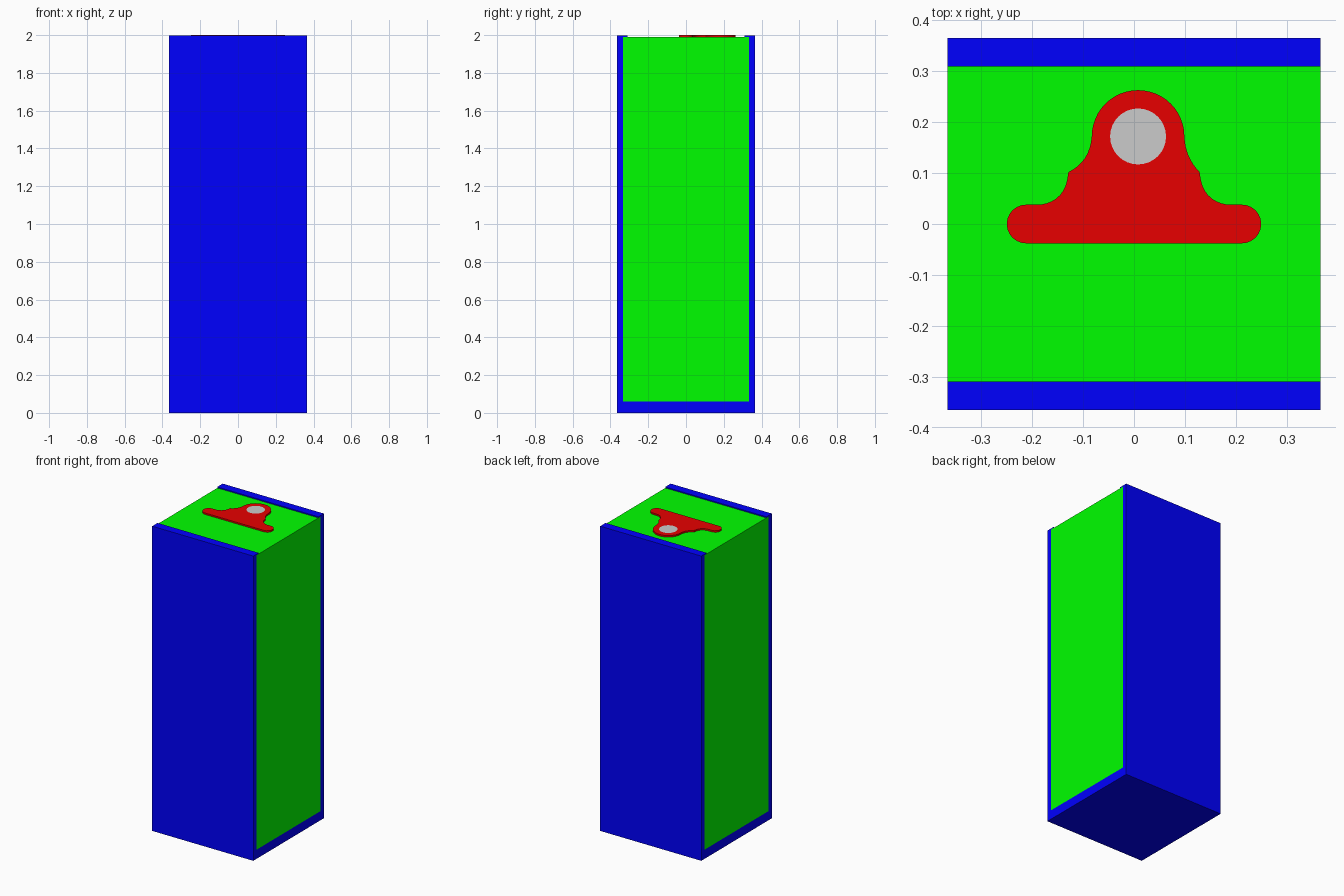
import bpy, bmesh
from math import cos, sin, pi, radians

if "Cube" in bpy.data.objects:
    bpy.data.objects.remove(bpy.data.objects["Cube"])


def colour(ob, name, rgb):
    mat = bpy.data.materials.new(name)
    mat.diffuse_color = (*rgb, 1)
    mat.use_nodes = True
    mat.node_tree.nodes["Principled BSDF"].inputs["Base Color"].default_value = mat.diffuse_color
    ob.data.materials.clear()
    ob.data.materials.append(mat)


def arc(cx, cy, r, a0, a1, n):
    return [(cx + r * cos(radians(a0 + (a1 - a0) * i / n)),
             cy + r * sin(radians(a0 + (a1 - a0) * i / n))) for i in range(n + 1)]


def bend(p, c, q, n=8):
    # quadratic curve from p to q pulled towards c
    return [tuple((1 - t) ** 2 * a + 2 * t * (1 - t) * b + t * t * d
                  for a, b, d in zip(p, c, q)) for t in (i / n for i in range(n + 1))]


def plate(name, outlines, z0, z1):
    # flat filled outline(s) with thickness; inner outlines become holes
    cu = bpy.data.curves.new(name, 'CURVE')
    cu.dimensions = '2D'
    cu.fill_mode = 'BOTH'
    cu.extrude = (z1 - z0) / 2
    for pts in outlines:
        sp = cu.splines.new('POLY')
        sp.points.add(len(pts) - 1)
        for p, co in zip(sp.points, pts):
            p.co = (co[0], co[1], 0, 1)
        sp.use_cyclic_u = True
    ob = bpy.data.objects.new(name, cu)
    ob.location.z = (z0 + z1) / 2
    bpy.context.collection.objects.link(ob)
    bpy.ops.object.select_all(action='DESELECT')
    ob.select_set(True)
    bpy.context.view_layer.objects.active = ob
    bpy.ops.object.convert(target='MESH')
    ob = bpy.context.view_layer.objects.active
    bm = bmesh.new()
    bm.from_mesh(ob.data)
    bmesh.ops.remove_doubles(bm, verts=bm.verts, dist=1e-5)
    bmesh.ops.recalc_face_normals(bm, faces=bm.faces)
    bm.to_mesh(ob.data)
    bm.free()
    bpy.ops.object.shade_smooth_by_angle(angle=radians(25))
    return ob


def extrude_x(name, profile, half):
    # y-z profile extruded along x
    bm = bmesh.new()
    face = bm.faces.new([bm.verts.new((-half, y, z)) for y, z in profile])
    new = bmesh.ops.extrude_face_region(bm, geom=[face])['geom']
    bmesh.ops.translate(bm, vec=(2 * half, 0, 0),
                        verts=[v for v in new if isinstance(v, bmesh.types.BMVert)])
    bmesh.ops.recalc_face_normals(bm, faces=bm.faces)
    me = bpy.data.meshes.new(name)
    bm.to_mesh(me)
    bm.free()
    ob = bpy.data.objects.new(name, me)
    bpy.context.collection.objects.link(ob)
    return ob


# outer casing: U channel with small lips over the core
W, HALF_X, IN, LIP = 0.365, 0.3665, 0.333, 0.309
right = [(W, 0), (W, 1.997), (LIP, 1.997), (LIP, 1.99), (IN, 1.99), (IN, 0.06)]
casing = extrude_x("casing", right + [(-y, z) for y, z in reversed(right)], HALF_X)
colour(casing, "blue", (0, 0, 1))

# inner core block, flush with the casing's open sides
core = extrude_x("core", [(-IN, 0.06), (IN, 0.06), (IN, 1.99), (-IN, 1.99)], HALF_X)
colour(core, "green", (0, 1, 0))

# tab plate: rounded bar, curved shoulders and an offset eye
EX, EY, R, BAR = 0.008, 0.172, 0.091, 0.038
outline = (arc(0.212, 0, BAR, -90, 90, 12)
           + bend((0.184, BAR), (0.133, 0.045), (0.129, 0.102))
           + bend((0.129, 0.102), (0.101, 0.13), (EX + R, EY))[1:-1]
           + arc(EX, EY, R, 0, 180, 24)
           + bend((EX - R, EY), (-0.087, 0.122), (-0.129, 0.102))[1:-1]
           + bend((-0.129, 0.102), (-0.133, 0.045), (-0.184, BAR))
           + arc(-0.212, 0, BAR, 90, 270, 12))
hole = arc(EX, EY, 0.055, 360, 0, 32)[:-1]
tab = plate("tab_plate", [outline, hole], 1.988, 2.0)
colour(tab, "red", (0.8, 0, 0))

# grey disc filling the eye
plate("eye_disc", [hole], 1.988, 2.0)
